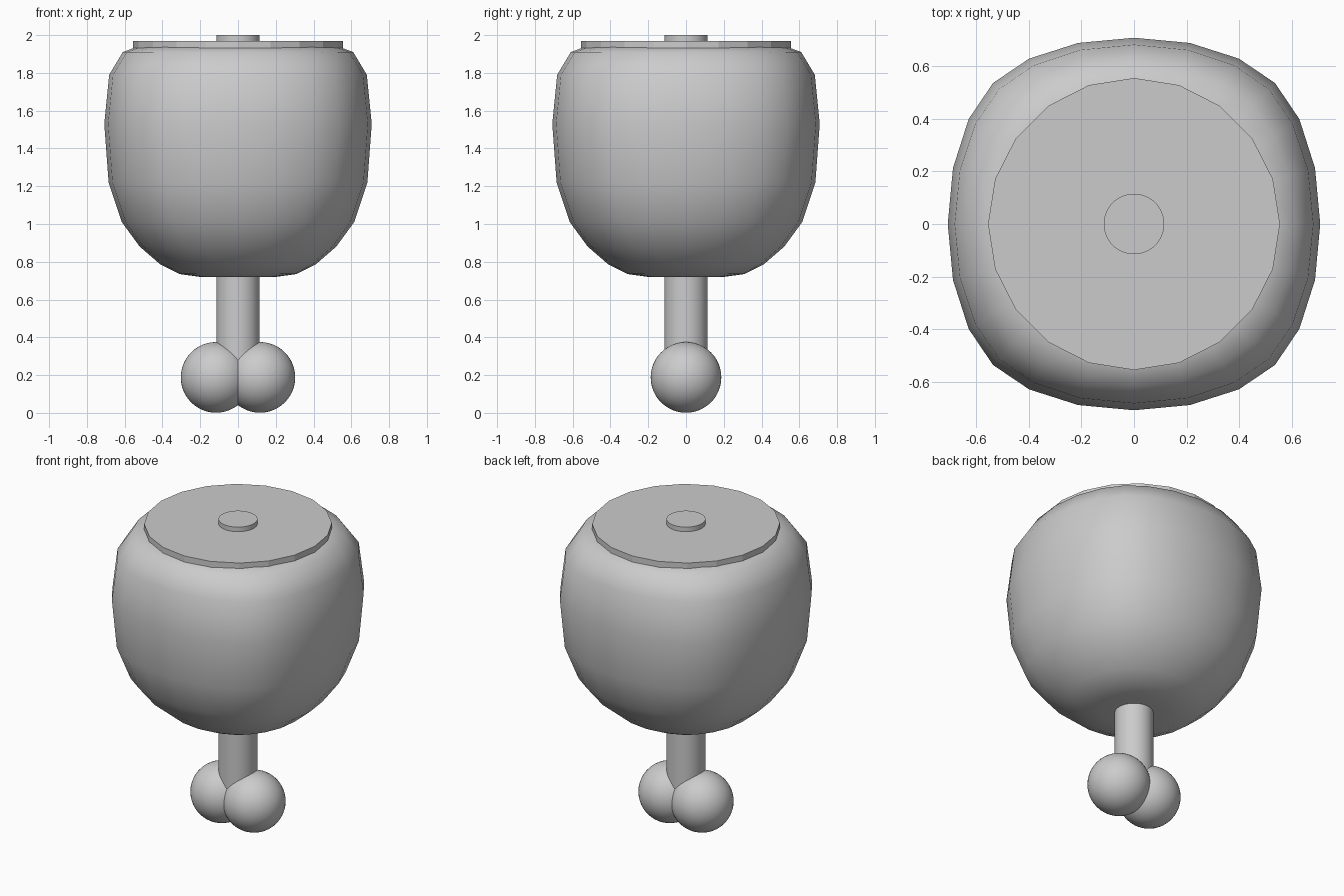
import bpy, bmesh, math

if "Cube" in bpy.data.objects:
    bpy.data.objects.remove(bpy.data.objects["Cube"])


def smooth(obj, angle=40):
    bpy.ops.object.select_all(action='DESELECT')
    obj.select_set(True)
    bpy.context.view_layer.objects.active = obj
    bpy.ops.object.shade_smooth_by_angle(angle=math.radians(angle))


def cylinder(name, sides, radius, z0, z1):
    bpy.ops.mesh.primitive_cylinder_add(vertices=sides, radius=radius, depth=z1 - z0,
                                        location=(0, 0, (z0 + z1) / 2))
    obj = bpy.context.object
    obj.name = name
    return obj


# Rounded-square outline, one eighth mirrored all the way round (24 points)
QUARTER = [(1, 0), (0.972, 0.3), (0.888, 0.563), (0.757, 0.757), (0.563, 0.888), (0.3, 0.972)]
OUTLINE = []
for q in range(4):
    c, s = [(1, 0), (0, 1), (-1, 0), (0, -1)][q]
    OUTLINE += [(x * c - y * s, x * s + y * c) for x, y in QUARTER]

# Meat body: rings of (z, half width, squareness)
RINGS = [(0.72, 0.10, 0), (0.72, 0.20, 0.1), (0.735, 0.31, 0.2), (0.785, 0.41, 0.3),
         (0.88, 0.52, 0.5), (1.01, 0.615, 0.7), (1.22, 0.685, 0.9), (1.53, 0.708, 1),
         (1.79, 0.682, 0.9), (1.91, 0.61, 0.6), (1.94, 0.53, 0.2)]
bm = bmesh.new()
rings = []
for z, w, sq in RINGS:
    ring = []
    for x, y in OUTLINE:
        r = math.hypot(x, y)
        k = w * (1 + (r - 1) * sq) / r
        ring.append(bm.verts.new((x * k, y * k, z)))
    rings.append(ring)
n = len(OUTLINE)
for a, b in zip(rings, rings[1:]):
    for i in range(n):
        bm.faces.new((a[i], a[(i + 1) % n], b[(i + 1) % n], b[i]))
bm.faces.new(rings[0][::-1])
bm.faces.new(rings[-1])
mesh = bpy.data.meshes.new("meat")
bm.to_mesh(mesh)
bm.free()
meat = bpy.data.objects.new("meat", mesh)
bpy.context.collection.objects.link(meat)
smooth(meat, 60)

# Flat cut face on top of the meat
cut = cylinder("cut_face", 20, 0.555, 1.90, 1.97)

# Bone running right through
smooth(cylinder("bone_shaft", 48, 0.115, 0.2, 2.0))

# Two knuckles at the lower end
for side, label in ((-1, "left"), (1, "right")):
    bpy.ops.mesh.primitive_uv_sphere_add(segments=48, ring_count=24, radius=0.187,
                                         location=(0.116 * side, 0, 0.188))
    knuckle = bpy.context.object
    knuckle.name = label + "_knuckle"
    smooth(knuckle)
